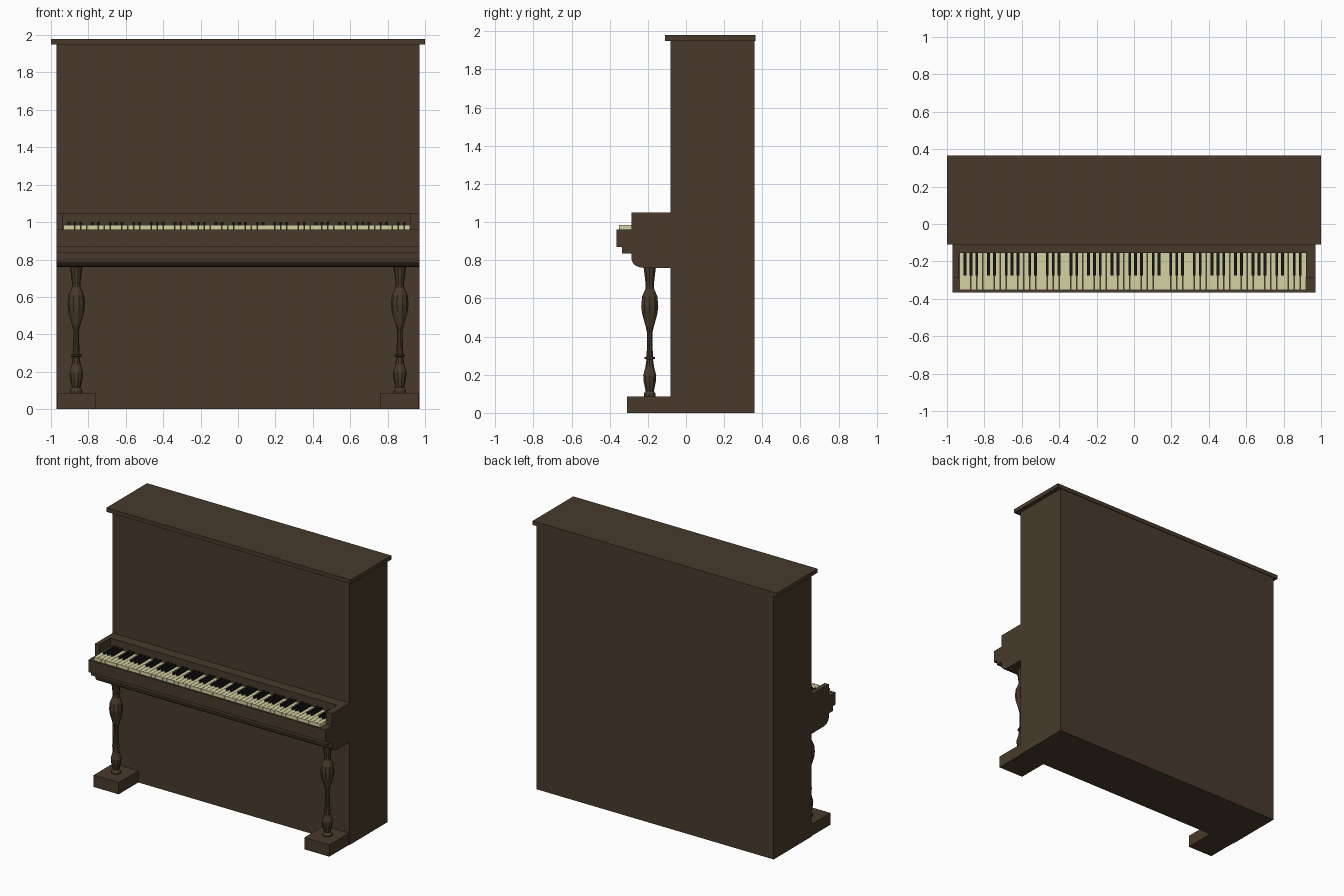
import bpy, bmesh, math
from mathutils import Matrix, Vector

if "Cube" in bpy.data.objects:
    bpy.data.objects.remove(bpy.data.objects["Cube"])


def material(name, rgb):
    m = bpy.data.materials.new(name)
    m.diffuse_color = (*rgb, 1)
    m.use_nodes = True
    m.node_tree.nodes["Principled BSDF"].inputs["Base Color"].default_value = m.diffuse_color
    return m


WOOD = material("dark_wood", (0.065, 0.042, 0.025))
IVORY = material("ivory", (0.66, 0.65, 0.36))
EBONY = material("ebony", (0.008, 0.008, 0.008))


def finish(name, bm, mat):
    bmesh.ops.recalc_face_normals(bm, faces=bm.faces)
    me = bpy.data.meshes.new(name)
    bm.to_mesh(me)
    bm.free()
    me.materials.append(mat)
    ob = bpy.data.objects.new(name, me)
    bpy.context.collection.objects.link(ob)
    return ob


def boxes(name, ranges, mat):
    """One object from boxes given as (x0, x1, y0, y1, z0, z1)."""
    bm = bmesh.new()
    for x0, x1, y0, y1, z0, z1 in ranges:
        centre = Vector((x0 + x1, y0 + y1, z0 + z1)) / 2
        size = Matrix.Diagonal((x1 - x0, y1 - y0, z1 - z0, 1))
        bmesh.ops.create_cube(bm, size=1, matrix=Matrix.Translation(centre) @ size)
    return finish(name, bm, mat)


def extrude_x(name, profile, x0, x1, mat):
    """Solid from a (y, z) profile swept along x."""
    bm = bmesh.new()
    face = bm.faces.new([bm.verts.new((x0, y, z)) for y, z in profile])
    out = bmesh.ops.extrude_face_region(bm, geom=[face])["geom"]
    moved = [v for v in out if isinstance(v, bmesh.types.BMVert)]
    bmesh.ops.translate(bm, verts=moved, vec=(x1 - x0, 0, 0))
    return finish(name, bm, mat)


def lathe(name, profile, x, y, sides, mat):
    """Turned solid from an (r, z) profile."""
    bm = bmesh.new()
    rings = [[bm.verts.new((x + r * math.cos(2 * math.pi * i / sides),
                            y + r * math.sin(2 * math.pi * i / sides), z))
              for i in range(sides)] for r, z in profile]
    for a, b in zip(rings, rings[1:]):
        for i in range(sides):
            j = (i + 1) % sides
            bm.faces.new((a[i], a[j], b[j], b[i]))
    bm.faces.new(rings[0])
    bm.faces.new(rings[-1])
    return finish(name, bm, mat)


# Upright case and overhanging lid
boxes("case", [(-0.97, 0.97, -0.08, 0.36, 0, 1.95)], WOOD)
boxes("lid", [(-1, 1, -0.11, 0.365, 1.95, 1.98)], WOOD)

# Key bed with stepped front and rounded underside
curve = [(-0.22 - 0.065 * math.cos(a), 0.805 - 0.045 * math.sin(a))
         for a in (math.radians(d) for d in (0, 22, 45, 68, 90))]
extrude_x("key_bed", [(-0.08, 0.96), (-0.365, 0.96), (-0.365, 0.87), (-0.335, 0.87),
                      (-0.335, 0.835), (-0.285, 0.835)] + curve + [(-0.08, 0.76)],
          -0.97, 0.97, WOOD)

# Side cheeks and the board behind the keys
KEY_L, KEY_R = -0.935, 0.92
boxes("left_cheek", [(-0.97, KEY_L, -0.285, -0.08, 0.96, 1.05)], WOOD)
boxes("right_cheek", [(KEY_R, 0.97, -0.285, -0.08, 0.96, 1.05)], WOOD)
boxes("fallboard", [(KEY_L, KEY_R, -0.155, -0.08, 0.96, 1.05)], WOOD)

# Keyboard: black keys sit on boundaries in groups of three and two
COUNT = 59
W = (KEY_R - KEY_L) / COUNT
boxes("white_keys", [(KEY_L + i * W + 0.001, KEY_L + (i + 1) * W - 0.001,
                      -0.352, -0.155, 0.96, 0.985) for i in range(COUNT)], IVORY)
boxes("black_keys", [(KEY_L + i * W - 0.0075, KEY_L + i * W + 0.0075,
                      -0.275, -0.155, 0.965, 1.0)
                     for i in range(1, COUNT) if i % 7 in (1, 2, 3, 5, 6)], EBONY)

# Turned front legs on block feet
LEG = [(0.033, 0.085), (0.033, 0.1), (0.023, 0.115), (0.034, 0.165), (0.036, 0.195),
       (0.024, 0.24), (0.018, 0.28), (0.028, 0.283), (0.028, 0.292), (0.017, 0.296),
       (0.015, 0.42), (0.022, 0.45), (0.042, 0.52), (0.047, 0.56), (0.042, 0.61),
       (0.024, 0.65), (0.022, 0.67), (0.034, 0.765)]
for side, s in (("left", -1), ("right", 1)):
    lathe(side + "_leg", LEG, s * 0.865, -0.19, 10, WOOD)
    x0, x1 = sorted((s * 0.965, s * 0.76))
    boxes(side + "_foot", [(x0, x1, -0.31, -0.08, 0, 0.087)], WOOD)
